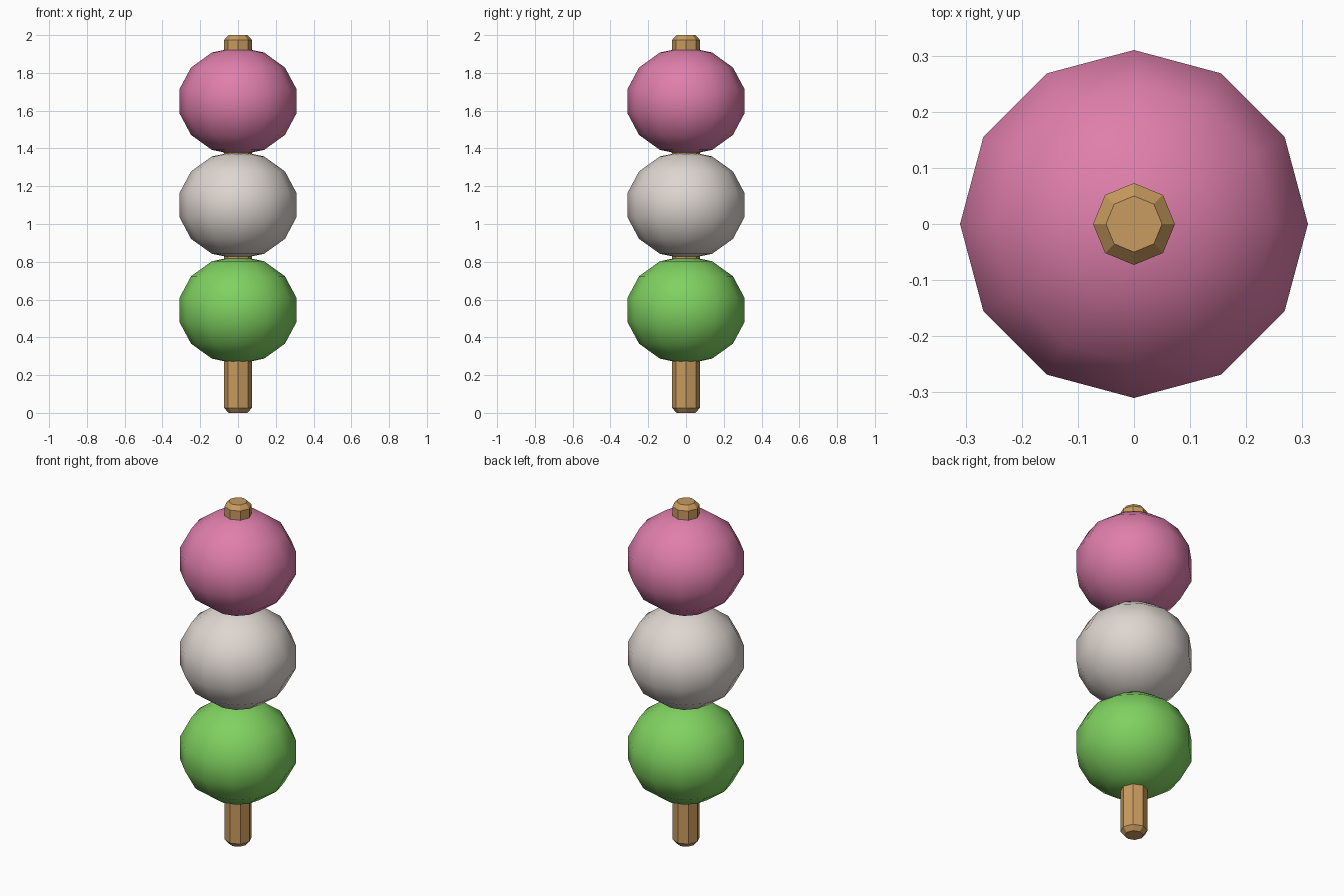
import bpy
import bmesh
from math import pi
from mathutils import Matrix

if "Cube" in bpy.data.objects:
    bpy.data.objects.remove(bpy.data.objects["Cube"], do_unlink=True)


def make_material(name, rgb):
    mat = bpy.data.materials.new(name)
    mat.use_nodes = True
    color = (*rgb, 1)
    mat.diffuse_color = color
    mat.node_tree.nodes["Principled BSDF"].inputs["Base Color"].default_value = color
    return mat


def make_object(name, bm, mat, smooth):
    bmesh.ops.recalc_face_normals(bm, faces=bm.faces)
    for face in bm.faces:
        face.smooth = smooth
    mesh = bpy.data.meshes.new(name)
    bm.to_mesh(mesh)
    bm.free()
    mesh.materials.append(mat)
    obj = bpy.data.objects.new(name, mesh)
    bpy.context.collection.objects.link(obj)
    return obj


# Slightly flattened smooth dumplings, bottom to top
def make_ball(name, z, mat):
    bm = bmesh.new()
    bmesh.ops.create_uvsphere(bm, u_segments=12, v_segments=7, radius=0.318)
    bmesh.ops.scale(bm, vec=(1, 1, 0.9), verts=bm.verts)
    obj = make_object(name, bm, mat, True)
    obj.location.z = z


make_ball("lower_ball", 0.545, make_material("green", (0.215, 0.64, 0.117)))
make_ball("middle_ball", 1.1, make_material("cream white", (0.73, 0.67, 0.63)))
make_ball("upper_ball", 1.65, make_material("pink", (0.74, 0.21, 0.41)))

# Eight-sided stick with chamfered ends
bm = bmesh.new()
rings = []
for radius, z in [(0.05, 0), (0.073, 0.026), (0.073, 1.975), (0.05, 2)]:
    ring = bmesh.ops.create_circle(bm, segments=8, radius=radius,
                                   matrix=Matrix.Translation((0, 0, z)))["verts"]
    rings.append(ring)
for low, high in zip(rings, rings[1:]):
    for i in range(8):
        j = (i + 1) % 8
        bm.faces.new((low[i], low[j], high[j], high[i]))
bm.faces.new(rings[0])
bm.faces.new(rings[-1])
make_object("stick", bm, make_material("wood", (0.58, 0.33, 0.115)), False)
